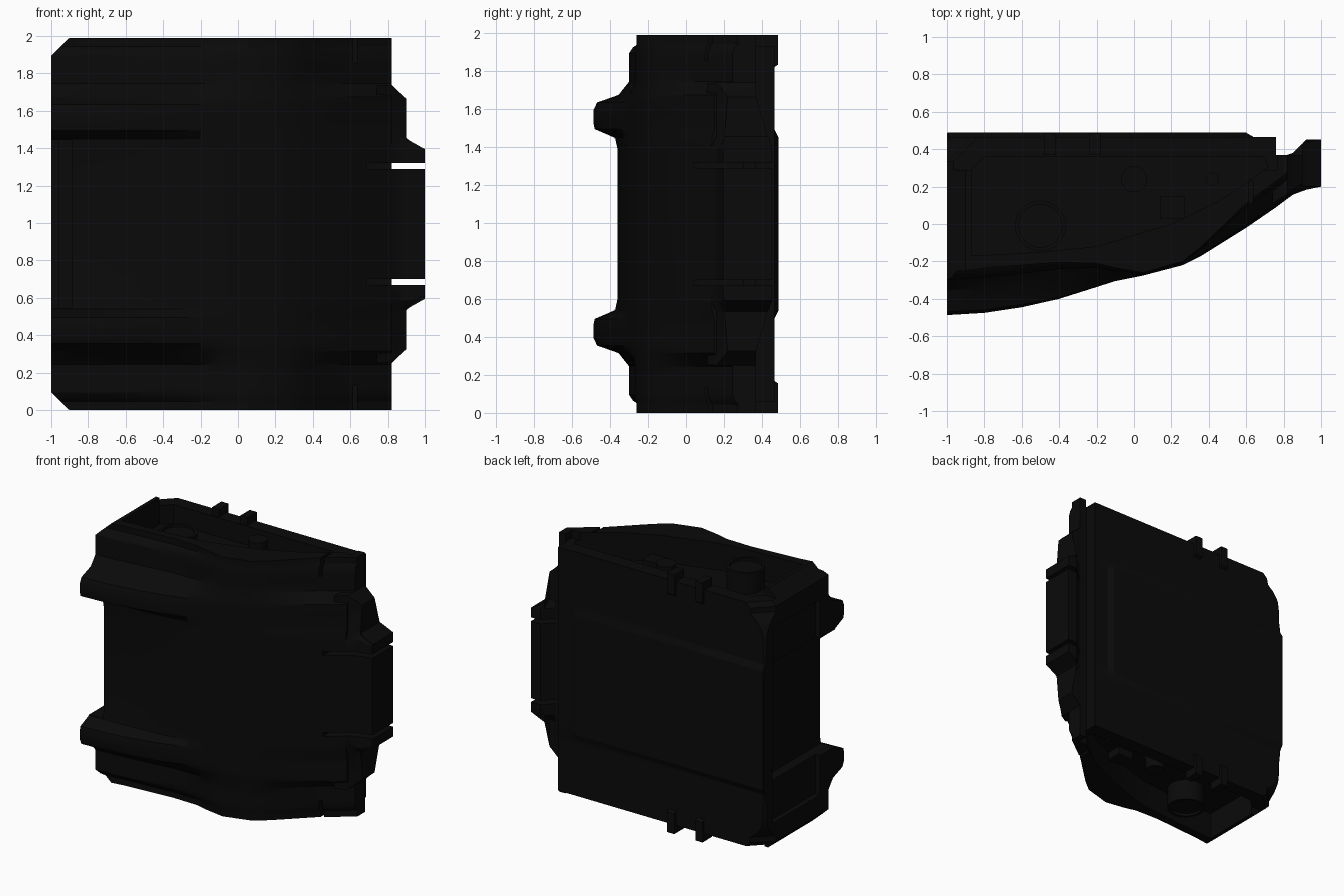
import bpy, bmesh, math

if "Cube" in bpy.data.objects:
    bpy.data.objects.remove(bpy.data.objects["Cube"])

MID = 0.995  # half height; parts are built around z = 0 and lifted by this
mat = bpy.data.materials.new("soft_black")
mat.diffuse_color = (0.003, 0.003, 0.003, 1)
mat.use_nodes = True
mat.node_tree.nodes["Principled BSDF"].inputs["Base Color"].default_value = mat.diffuse_color


def finish(name, bm):
    bmesh.ops.recalc_face_normals(bm, faces=bm.faces)
    me = bpy.data.meshes.new(name)
    bm.to_mesh(me)
    bm.free()
    ob = bpy.data.objects.new(name, me)
    bpy.context.collection.objects.link(ob)
    me.materials.append(mat)
    ob.location.z = MID
    return ob


def loft(name, rings):
    """Skin closed rings of equal length and cap both ends."""
    bm = bmesh.new()
    vs = [[bm.verts.new(p) for p in r] for r in rings]
    n = len(rings[0])
    for a, b in zip(vs, vs[1:]):
        for i in range(n):
            j = (i + 1) % n
            bm.faces.new((a[i], a[j], b[j], b[i]))
    bm.faces.new(vs[0][::-1])
    bm.faces.new(vs[-1])
    return finish(name, bm)


def prism(name, outline, z0, z1):
    return loft(name, [[(x, y, z) for x, y in outline] for z in (z0, z1)])


def box(name, x0, x1, y0, y1, z0, z1):
    return prism(name, [(x0, y0), (x1, y0), (x1, y1), (x0, y1)], min(z0, z1), max(z0, z1))


def post(name, x, y, r, z0, z1, n=24):
    pts = [(x + r * math.cos(2 * math.pi * i / n), y + r * math.sin(2 * math.pi * i / n)) for i in range(n)]
    return prism(name, pts, min(z0, z1), max(z0, z1))


def cut(ob, cutter):
    cutter.hide_render = True
    m = ob.modifiers.new("cut", 'BOOLEAN')
    m.operation = 'DIFFERENCE'
    m.solver = 'EXACT'
    m.object = cutter
    bpy.context.view_layer.objects.active = ob
    bpy.ops.object.modifier_apply(modifier="cut")
    bpy.data.objects.remove(cutter)


# Front skin depth by column: x, middle, rib, shoulder, rim
COLS = [(-1, -.365, -.487, -.30, -.25), (-.8, -.36, -.475, -.285, -.235),
        (-.6, -.352, -.445, -.265, -.22), (-.4, -.34, -.40, -.24, -.205),
        (-.2, -.32, -.337, -.235, -.21), (-.1, -.305, -.305, -.25, -.235),
        (.05, -.275, -.275, -.268, -.26), (.26, -.22, -.22, -.205, -.20),
        (.36, -.17, -.165, -.13, -.12), (.6, -.02, -.005, .09, .11),
        (.76, .09, .11, .20, .23), (.82, .135, .15, .245, .275)]
# Levels above the middle: height, (from, to, blend) columns, left x, back y, corner cut
LEVELS = [(.40, 1, 1, 0, -1, .488, .004), (.455, 1, 2, .1, -1, .488, .004), (.50, 1, 2, .95, -1, .465, .01),
          (.53, 1, 2, 1, -1, .465, .01), (.60, 1, 2, 1, -1, .465, .02), (.64, 1, 2, .85, -1, .465, .02),
          (.68, 1, 3, .15, -1, .465, .02), (.75, 3, 3, 0, -1, .465, .03), (.81, 3, 3, 0, -1, .465, .07),
          (.86, 3, 3, 0, -1, .465, .13), (.90, 3, 3, 0, -1, .465, .13), (.93, 3, 4, .4, -.97, .465, .13),
          (.95, 3, 4, 1, -.95, .465, .13), (.995, 4, 4, 0, -.90, .465, .13)]


def ring(level, sign):
    h, a, b, t, left, back, c = level
    pts = [(max(col[0], left), col[a] + (col[b] - col[a]) * t) for col in COLS]
    pts += [(.82, .37), (.76, .37), (.76, .465), (.64, .465), (.6, back), (left + c, back), (left, back - c)]
    return [(x, y, sign * h) for x, y in pts]


# Main housing
body = loft("housing", [ring(l, -1) for l in reversed(LEVELS)] + [ring(l, 1) for l in LEVELS])

POCKET = [(-.87, -.17), (-.5, -.15), (-.2, -.12), (.2, 0), (.45, .12), (.6, .22), (.72, .31), (.69, .36),
          (-.80, .36), (-.87, .29)]
for s in (1, -1):
    # End pocket, lowered back wall, rim notch, side slot
    cut(body, prism("pocket_cutter", POCKET, *sorted((s * .79, s * 1.2))))
    cut(body, box("wall_cutter", -1.2, .765, .29, .6, s * .935, s * 1.2))
    cut(body, box("notch_cutter", .615, .635, -.1, .23, s * .86, s * 1.2))
    cut(body, box("slot_cutter", .69, 1.1, -.1, .3, s * .295, s * .325))
# Recessed panel and open middle bay on the left end
cut(body, box("panel_cutter", -1.1, -.96, -.2, .38, -.75, .75))
cut(body, box("bay_cutter", -1.1, -.885, -.6, .37, -.45, .45))

parts = [body]
for s, end in ((1, "top"), (-1, "bottom")):
    # Posts and block standing in the pocket
    tube = post(end + "_large_post", -.5, -.01, .135, s * .75, s * .95, 32)
    cut(tube, post("bore_cutter", -.5, -.01, .115, s * .93, s * 1.1, 32))
    parts.append(tube)
    parts.append(post(end + "_middle_post", 0, .24, .07, s * .75, s * .93))
    parts.append(post(end + "_small_post", .42, .24, .035, s * .75, s * .86, 16))
    parts.append(box(end + "_block", .14, .27, .03, .15, s * .75, s * .85))
    # Pair of clips on the back wall
    for i, x in enumerate((-.45, -.21)):
        prof = [(.37, .80), (.43, .80), (.485, .84), (.485, .995), (.37, .995)]
        parts.append(loft(f"{end}_clip_{i + 1}",
                          [[(x + d, y, s * z) for y, z in prof] for d in (-.03, .03)]))

# Side flange: x, front y, back y, outer front y, outer back y, outer height
FL = [(.74, .085, .36, .11, .36, .74), (.82, .135, .37, .16, .37, .745), (.85, .157, .38, .185, .37, .715),
      (.9, .176, .43, .22, .37, .67), (.901, .176, .43, .20, .43, .46),
      (.92, .183, .452, .20, .44, .445), (1, .2, .452, .2, .452, .40)]
parts.append(loft("flange_middle", [[(x, f, -.295), (x, b, -.295), (x, b, .295), (x, f, .295)]
                                    for x, f, b, f2, b2, h in FL]))
for s, end in ((1, "upper"), (-1, "lower")):
    rings = []
    for x, f, b, f2, b2, h in FL:
        k, m = min(h - .02, .41), min(h - .01, .46)
        rings.append([(x, f, s * .325), (x, f, s * k), (x, f2, s * m), (x, f2, s * h),
                      (x, b2, s * h), (x, b2, s * m), (x, b, s * k), (x, b, s * .325)])
    parts.append(loft("flange_" + end, rings))

# Smooth curved skins, keep hard edges
bpy.ops.object.select_all(action='DESELECT')
for ob in parts:
    ob.select_set(True)
bpy.context.view_layer.objects.active = body
bpy.ops.object.shade_smooth_by_angle(angle=math.radians(25))
